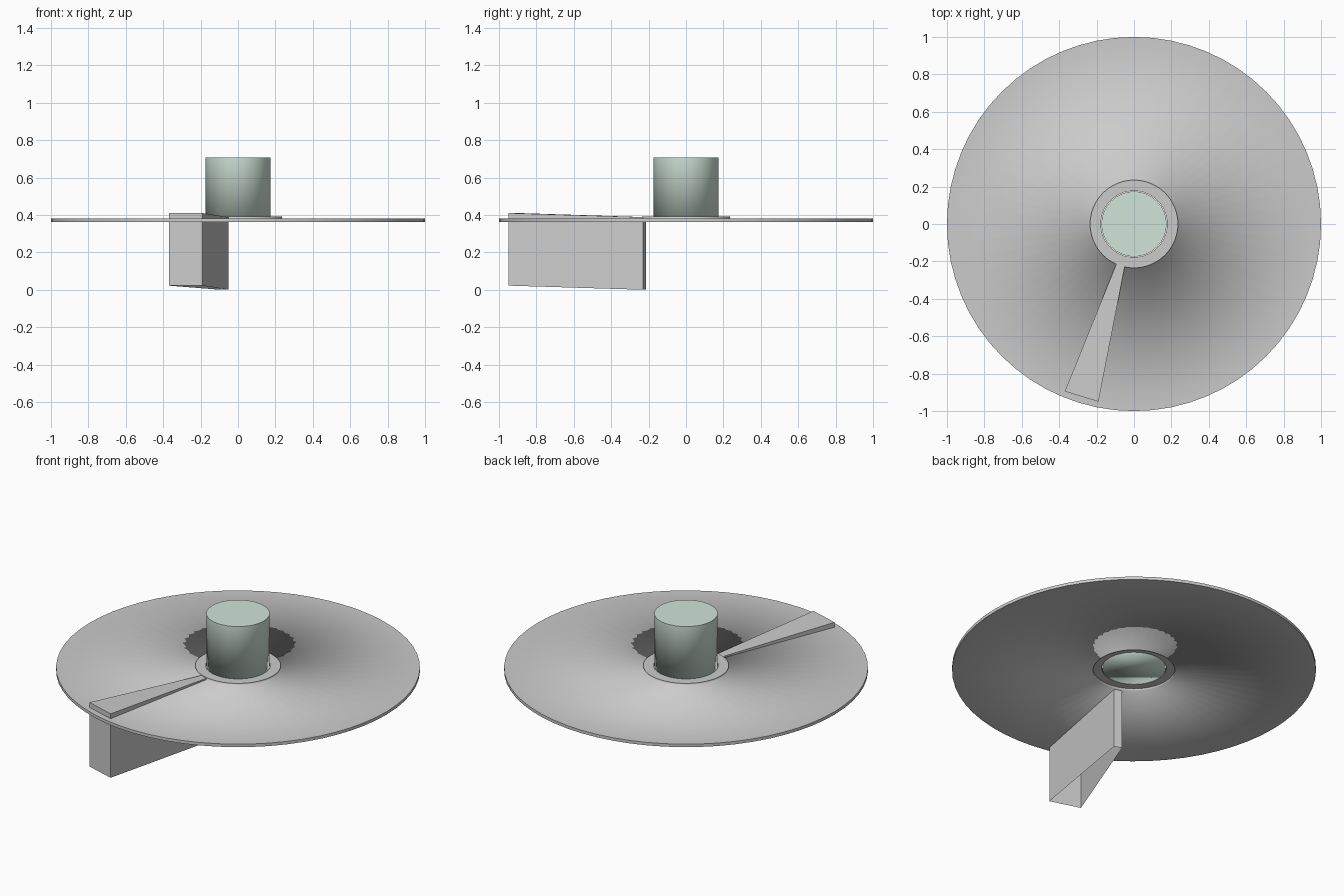
import bpy, bmesh
from math import cos, sin, pi

if "Cube" in bpy.data.objects:
    bpy.data.objects.remove(bpy.data.objects["Cube"])

SEGMENTS = 64


def finish(bm, name, smooth=True, color=None):
    bmesh.ops.recalc_face_normals(bm, faces=bm.faces)
    for f in bm.faces:
        f.smooth = smooth
    mesh = bpy.data.meshes.new(name)
    bm.to_mesh(mesh)
    bm.free()
    ob = bpy.data.objects.new(name, mesh)
    bpy.context.collection.objects.link(ob)
    if color:
        mat = bpy.data.materials.new(name + "_paint")
        mat.diffuse_color = color
        mat.use_nodes = True
        mat.node_tree.nodes["Principled BSDF"].inputs["Base Color"].default_value = mat.diffuse_color
        mesh.materials.append(mat)
    return ob


def lathe(bm, profile, closed):
    """Revolve (radius, z, sharp) points around z and return the rings."""
    rings = []
    for r, z, sharp in profile:
        rings.append([bm.verts.new((r * cos(2 * pi * i / SEGMENTS),
                                    r * sin(2 * pi * i / SEGMENTS), z))
                      for i in range(SEGMENTS)])
    count = len(rings) if closed else len(rings) - 1
    for k in range(count):
        a, b = rings[k], rings[(k + 1) % len(rings)]
        for i in range(SEGMENTS):
            j = (i + 1) % SEGMENTS
            bm.faces.new((a[i], a[j], b[j], b[i]))
    for ring, (_, _, sharp) in zip(rings, profile):
        for i in range(SEGMENTS):
            edge = bm.edges.get((ring[i], ring[(i + 1) % SEGMENTS]))
            edge.smooth = not sharp
    return rings


# Thin disc with a raised collar pressed up around the centre hole
bm = bmesh.new()
lathe(bm, [(1.0, 0.362, True), (1.0, 0.38, True),
           (0.235, 0.38, False), (0.235, 0.392, True),
           (0.177, 0.392, True), (0.177, 0.375, True),
           (0.225, 0.375, True), (0.225, 0.362, False)], closed=True)
finish(bm, "disc")

# Central hub, closed at both ends
bm = bmesh.new()
bottom, top = lathe(bm, [(0.174, 0.374, False), (0.174, 0.708, True)], closed=False)
bm.faces.new(bottom)
bm.faces.new(top)
finish(bm, "hub", color=(0.64, 0.78, 0.69, 1))

# Tapered fin through the disc: sloping lid and walls, open underneath
bm = bmesh.new()
outline = [(-0.37, -0.895, 0.41), (-0.19, -0.95, 0.41),
           (-0.05, -0.23, 0.388), (-0.095, -0.215, 0.388)]
upper = [bm.verts.new(p) for p in outline]
lower = [bm.verts.new((x, y, z - 0.388)) for x, y, z in outline]
bm.faces.new(upper)
for i in range(4):
    j = (i + 1) % 4
    bm.faces.new((lower[i], lower[j], upper[j], upper[i]))
finish(bm, "fin", smooth=False)
